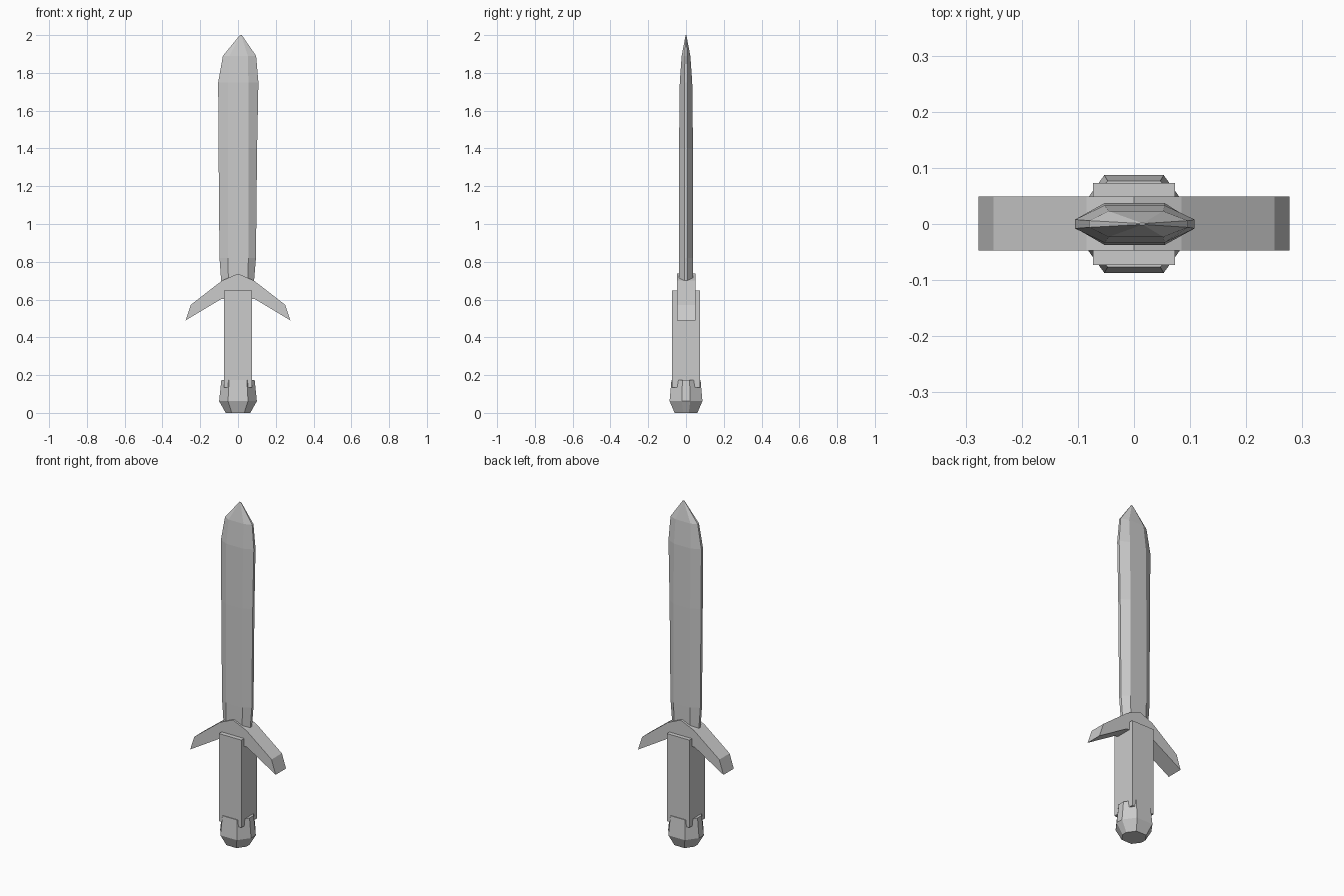
import bpy, bmesh

if "Cube" in bpy.data.objects:
    bpy.data.objects.remove(bpy.data.objects["Cube"])

steel = bpy.data.materials.new("plain grey")
steel.diffuse_color = (0.6, 0.6, 0.6, 1)
steel.use_nodes = True
steel.node_tree.nodes["Principled BSDF"].inputs["Base Color"].default_value = steel.diffuse_color


def loft(name, rings):
    """Skin a stack of equal-sized point rings and cap both ends."""
    bm = bmesh.new()
    loops = [[bm.verts.new(p) for p in ring] for ring in rings]
    n = len(loops[0])
    for a, b in zip(loops, loops[1:]):
        for i in range(n):
            j = (i + 1) % n
            bm.faces.new((a[i], a[j], b[j], b[i]))
    bm.faces.new(loops[0][::-1])
    bm.faces.new(loops[-1])
    bmesh.ops.recalc_face_normals(bm, faces=bm.faces)
    mesh = bpy.data.meshes.new(name)
    bm.to_mesh(mesh)
    bm.free()
    mesh.materials.append(steel)
    obj = bpy.data.objects.new(name, mesh)
    bpy.context.collection.objects.link(obj)
    return obj


def octagon(left, right, flat_l, flat_r, depth, edge, z):
    """Eight-sided section: broad front and back flats, narrow side edges."""
    return [(flat_l, -depth, z), (flat_r, -depth, z), (right, -edge, z),
            (right, edge, z), (flat_r, depth, z), (flat_l, depth, z),
            (left, edge, z), (left, -edge, z)]


# Blade with blunt edges and a slightly off-centre point
loft("blade", [octagon(*s) for s in (
    (-0.085, 0.08, -0.05, 0.05, 0.036, 0.008, 0.64),
    (-0.098, 0.095, -0.053, 0.055, 0.037, 0.008, 0.82),
    (-0.103, 0.101, -0.053, 0.055, 0.037, 0.008, 1.40),
    (-0.105, 0.108, -0.053, 0.055, 0.033, 0.008, 1.75),
    (-0.080, 0.096, -0.045, 0.052, 0.023, 0.006, 1.89),
    (0.010, 0.020, 0.013, 0.017, 0.002, 0.001, 2.00))])

# Crossguard with swept-down arms, mirrored profile
half = [(0.085, 0.70), (0.25, 0.572), (0.277, 0.49), (0.09, 0.602)]
profile = [(0, 0.737)] + half + [(-x, z) for x, z in reversed(half)]
loft("crossguard", [[(x, y, z) for x, z in profile] for y in (-0.047, 0.049)])

# Square grip
g = 0.073
loft("grip", [[(-g, -g, z), (g, -g, z), (g, g, z), (-g, g, z)] for z in (0.135, 0.648)])

# Eight-sided pommel; the grip corners poke through its slanted sides
loft("pommel", [octagon(-w, w, -f, f, d, e, z) for w, f, d, e, z in (
    (0.065, 0.033, 0.060, 0.015, 0.0),
    (0.100, 0.053, 0.087, 0.022, 0.062),
    (0.088, 0.047, 0.077, 0.019, 0.175))])
